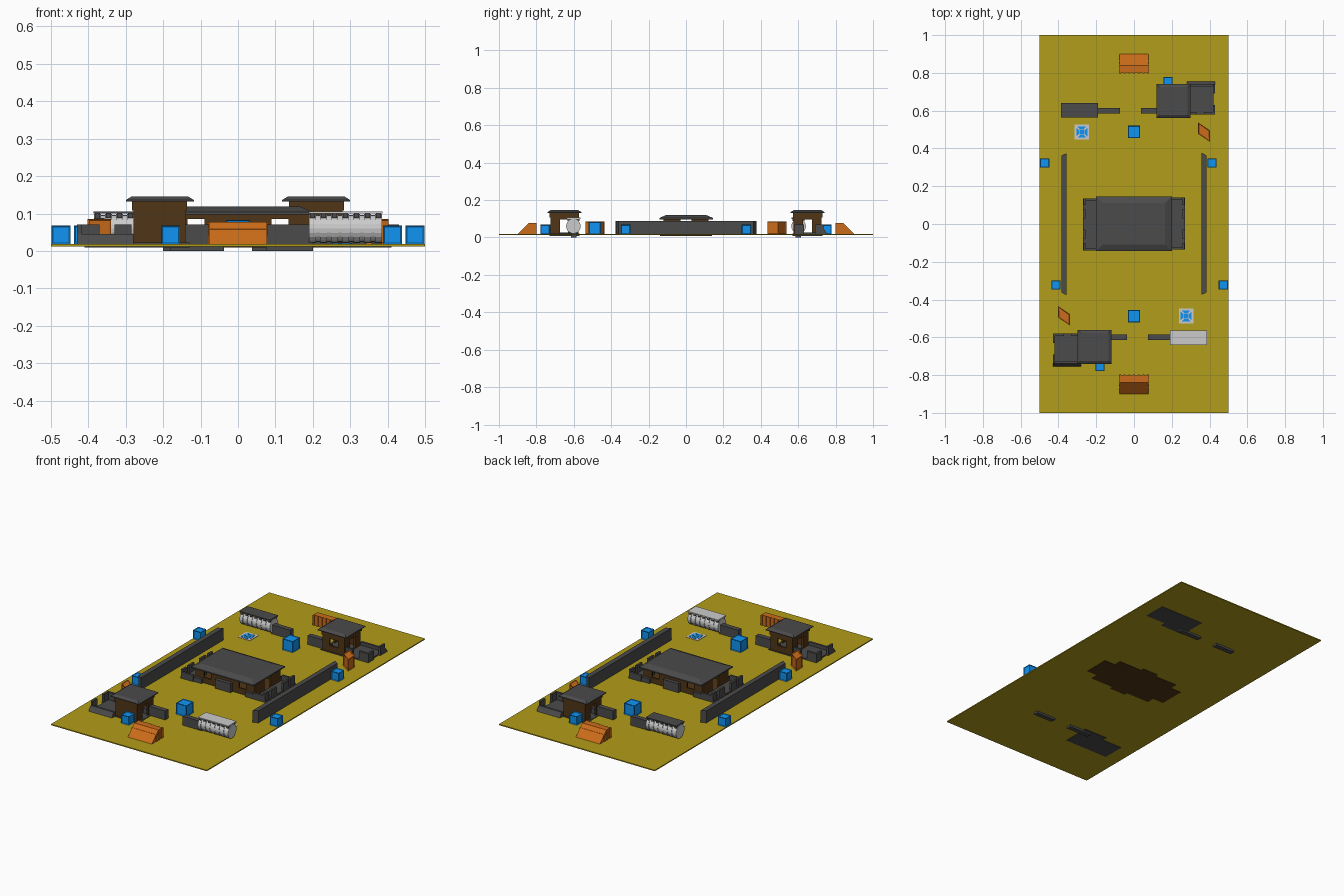
import bpy, bmesh, math
from mathutils import Matrix, Vector

if "Cube" in bpy.data.objects:
    bpy.data.objects.remove(bpy.data.objects["Cube"])


def material(name, rgb):
    m = bpy.data.materials.new(name)
    m.diffuse_color = (*rgb, 1)
    m.use_nodes = True
    m.node_tree.nodes["Principled BSDF"].inputs["Base Color"].default_value = m.diffuse_color
    return m


YELLOW = material("yellow", (0.45, 0.34, 0.01))
BLUE = material("blue", (0.005, 0.3, 0.9))
ORANGE = material("orange", (0.6, 0.15, 0.01))
BROWN = material("brown", (0.08, 0.035, 0.008))
DARK = material("dark_grey", (0.07, 0.07, 0.07))
PALE = material("pale_grey", (0.7, 0.7, 0.72))
TOP = 0.018  # top surface of the board


def finish(name, bm, mat, pair=False):
    """Make an object; pair adds a copy turned half round the board centre."""
    bmesh.ops.recalc_face_normals(bm, faces=bm.faces)
    me = bpy.data.meshes.new(name)
    bm.to_mesh(me)
    bm.free()
    me.materials.append(mat)
    for i in range(2 if pair else 1):
        ob = bpy.data.objects.new(name if i == 0 else name + "_opposite", me)
        ob.rotation_euler.z = math.pi * i
        bpy.context.collection.objects.link(ob)


def add_box(bm, x0, x1, y0, y1, z0, z1, taper=0):
    vs = bmesh.ops.create_cube(bm, size=1)["verts"]
    for v in vs:
        t = taper if v.co.z > 0 else 0
        v.co = Vector(((x1 - t if v.co.x > 0 else x0 + t),
                       (y1 - t if v.co.y > 0 else y0 + t),
                       (z1 if v.co.z > 0 else z0)))


def boxes(name, mat, items, pair=False):
    bm = bmesh.new()
    for it in items:
        add_box(bm, *it)
    finish(name, bm, mat, pair)


def add_prism(bm, pts, axis, a, b):
    """Extrude a polygon along x (points are y,z) or z (points are x,y)."""
    put = (lambda p, h: (h, *p)) if axis == "x" else (lambda p, h: (*p, h))
    f = bm.faces.new([bm.verts.new(put(p, a)) for p in pts])
    r = bmesh.ops.extrude_face_region(bm, geom=[f])
    d = Vector((b - a, 0, 0)) if axis == "x" else Vector((0, 0, b - a))
    bmesh.ops.translate(bm, vec=d, verts=[v for v in r["geom"] if isinstance(v, bmesh.types.BMVert)])
    bmesh.ops.recalc_face_normals(bm, faces=bm.faces)


def panel(bm, rim, depth):
    """Recess a framed panel into every face except the bottom."""
    bm.normal_update()
    faces = [f for f in bm.faces if f.normal.z > -0.5]
    bmesh.ops.inset_individual(bm, faces=faces, thickness=rim, depth=-depth)


def crate(name, x, y, s):
    bm = bmesh.new()
    add_box(bm, x - s / 2, x + s / 2, y - s / 2, y + s / 2, TOP, TOP + s)
    panel(bm, 0.005, 0.003)
    finish(name, bm, BLUE, True)


def wall(axis, c, a, b, z0, z1, o0, o1, oz0, oz1, t=0.01):
    """Boxes of a wall along an axis with one opening o0..o1, oz0..oz1."""
    spans = [(a, o0, z0, z1), (o1, b, z0, z1), (o0, o1, oz1, z1)]
    if oz0 > z0:
        spans.append((o0, o1, z0, oz0))
    h = t / 2
    return [(p, q, c - h, c + h, u, v) if axis == "x" else (c - h, c + h, p, q, u, v)
            for p, q, u, v in spans]


# Game board
boxes("board", YELLOW, [(-0.5, 0.5, -1, 1, 0.012, TOP)])

# Corner house: walls with door and windows, hipped roof, floor
x0, x1, y0, y1 = -0.28, -0.14, -0.725, -0.575
boxes("house_walls", BROWN,
      [(x0, x1, y0, y0 + 0.01, TOP, 0.135)]
      + wall("x", y1 - 0.005, x0, x1, TOP, 0.135, -0.24, -0.185, 0.055, 0.095)
      + wall("y", x0 + 0.005, y0 + 0.01, y1 - 0.01, TOP, 0.135, -0.675, -0.625, TOP, 0.095)
      + wall("y", x1 - 0.005, y0 + 0.01, y1 - 0.01, TOP, 0.135, -0.675, -0.625, TOP, 0.095)
      + [(x0 - 0.004, x1 + 0.004, y0 - 0.004, y0, 0.108, 0.135),
         (x0 - 0.004, x1 + 0.004, y1, y1 + 0.004, 0.108, 0.135)], True)
boxes("house_roof", DARK, [(-0.3, -0.118, -0.74, -0.56, 0.132, 0.136),
                           (-0.3, -0.118, -0.74, -0.56, 0.136, 0.146, 0.016)], True)
boxes("house_floor", DARK, [(-0.28, -0.13, -0.73, -0.57, 0.009, 0.022),
                            (-0.41, -0.28, -0.73, -0.6, 0.009, 0.024)], True)

# House yard: low fence with gaps and a sloping outer bank
bm = bmesh.new()
add_prism(bm, [(-0.755, TOP), (-0.738, 0.045), (-0.725, 0.045), (-0.725, TOP)], "x", -0.43, -0.28)
for b in [(-0.43, -0.418, -0.735, -0.69, TOP, 0.07), (-0.43, -0.418, -0.63, -0.58, TOP, 0.07),
          (-0.418, -0.37, -0.592, -0.58, TOP, 0.07), (-0.33, -0.285, -0.592, -0.58, TOP, 0.07),
          (-0.42, -0.28, -0.725, -0.58, TOP, 0.026)]:
    add_box(bm, *b)
finish("house_yard", bm, DARK, True)

# Low walls sunk through the board
boxes("low_wall", DARK, [(-0.18, -0.145, -0.614, -0.586, 0, 0.05),
                         (-0.145, -0.037, -0.614, -0.586, 0, 0.07),
                         (0.075, 0.2, -0.614, -0.586, 0, 0.07)], True)

# Ribbed storage tanks, one with a pale deck and one with a dark deck
bm = bmesh.new()


def disc(xa, xb, r):
    m = Matrix.Translation(((xa + xb) / 2, -0.602, 0.06)) @ Matrix.Rotation(math.pi / 2, 4, "Y")
    bmesh.ops.create_cone(bm, cap_ends=True, segments=20, radius1=r, radius2=r, depth=xb - xa, matrix=m)


disc(0.192, 0.385, 0.036)
for i in range(7):
    disc(0.19 + i * 0.0293, 0.2085 + i * 0.0293, 0.039)
finish("tank", bm, PALE, True)
brackets = [(0.193 + i * 0.0293, 0.206 + i * 0.0293, -0.634, -0.57, 0.088, 0.101) for i in range(7)]
boxes("tank_brackets", DARK, brackets, True)
boxes("tank_deck_front", PALE, [(0.19, 0.386, -0.64, -0.565, 0.1, 0.106)])
boxes("tank_deck_back", DARK, [(-0.386, -0.19, 0.565, 0.64, 0.1, 0.106)])

# Long side walls with slanted ends
bm = bmesh.new()
add_prism(bm, [(0.357, -0.375), (0.385, -0.362), (0.385, 0.362), (0.357, 0.378)], "z", TOP, 0.088)
finish("long_wall", bm, DARK, True)

# End ramps with ribbed backs
bm = bmesh.new()
add_prism(bm, [(-0.9, TOP), (-0.84, 0.077), (-0.803, 0.077), (-0.803, TOP)], "x", -0.077, 0.077)
for i in range(7):
    x = -0.08 + i * 0.025
    add_box(bm, x, x + 0.01, -0.805, -0.798, TOP, 0.077)
for y, h in ((-0.805, 0.072), (-0.83, 0.072), (-0.85, 0.058)):
    add_box(bm, -0.08, 0.08, y - 0.01, y, TOP, h)
finish("ramp", bm, ORANGE, True)

# Slanted orange containers
bm = bmesh.new()
add_prism(bm, [(-0.402, -0.435), (-0.402, -0.495), (-0.34, -0.537), (-0.34, -0.477)], "z", TOP, 0.086)
panel(bm, 0.006, 0.003)
finish("slanted_container", bm, ORANGE, True)

# Crates
for label, x, y, s in (("large", 0, -0.488, 0.065), ("edge", 0.473, -0.323, 0.05),
                       ("wall", -0.413, -0.323, 0.05), ("house", -0.18, -0.753, 0.05)):
    crate(label + "_crate", x, y, s)

# Marker pads: pale tile, blue cross pieces and centre square
px, py = 0.276, -0.487
boxes("pad_tile", PALE, [(px - 0.039, px + 0.039, py - 0.039, py + 0.039, TOP, 0.02)], True)
bm = bmesh.new()
for i in range(4):
    a = i * math.pi / 2
    rot = lambda u, v: (px + u * math.cos(a) - v * math.sin(a), py + u * math.sin(a) + v * math.cos(a))
    add_prism(bm, [rot(0.016, -0.01), rot(0.029, -0.023), rot(0.029, 0.023), rot(0.016, 0.01)],
              "z", 0.02, 0.0215)
add_box(bm, px - 0.013, px + 0.013, py - 0.013, py + 0.013, 0.02, 0.0215)
finish("pad_marking", bm, BLUE, True)

# Central hall: brown walls with openings front, back and sides
hall = []
for s in (-1, 1):
    hall += wall("x", s * 0.115, -0.19, -0.0, TOP, 0.1, -0.135, -0.09, 0.05, 0.085)
    hall += wall("x", s * 0.115, 0.0, 0.19, TOP, 0.1, 0.09, 0.135, 0.05, 0.085)
    hall += wall("y", s * 0.185, -0.11, 0.11, TOP, 0.1, -0.03, 0.03, TOP, 0.096)
boxes("hall_walls", BROWN, hall)
boxes("hall_floor", BROWN, [(-0.2, 0.2, -0.12, 0.12, 0.009, 0.022), (-0.05, 0.05, -0.14, 0.14, 0.009, 0.022),
                            (-0.27, 0.27, -0.075, 0.075, 0.009, 0.022)])
boxes("hall_roof", DARK, [(-0.2, 0.2, -0.143, 0.145, 0.097, 0.104),
                          (-0.2, 0.2, -0.143, 0.145, 0.104, 0.119, 0.035)])

# Hall side yards and front buttresses
boxes("hall_yard", DARK, [(0.19, 0.27, -0.135, 0.14, TOP, 0.026),
                          (0.19, 0.26, -0.135, -0.123, TOP, 0.055), (0.19, 0.26, 0.128, 0.14, TOP, 0.055),
                          (0.255, 0.268, -0.135, -0.1, TOP, 0.07), (0.255, 0.268, 0.1, 0.14, TOP, 0.07),
                          (0.258, 0.27, -0.08, -0.03, TOP, 0.07), (0.258, 0.27, 0.03, 0.08, TOP, 0.07)], True)
boxes("hall_buttress", DARK, [(-0.05, 0.05, -0.14, -0.12, TOP, 0.07),
                              (-0.19, -0.14, -0.135, -0.12, TOP, 0.045),
                              (0.14, 0.19, -0.135, -0.12, TOP, 0.045)], True)
